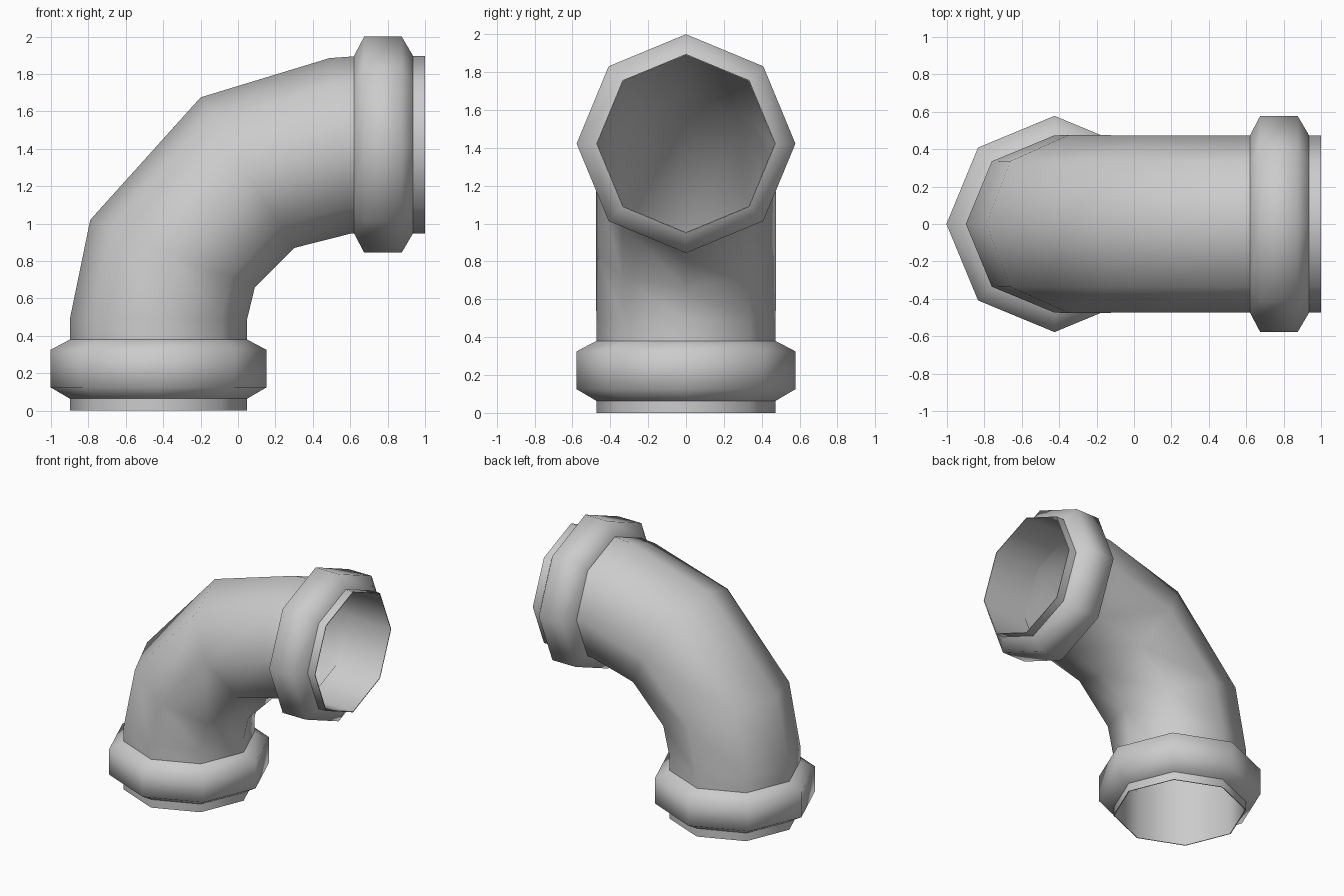
import bpy, bmesh, math
from mathutils import Vector

SIDES = 8
PIPE_R = 0.474      # pipe radius
COLLAR_R = 0.578    # collar radius
BORE_R = 0.468      # inside of the end sleeves

cube = bpy.data.objects.get("Cube")
if cube:
    bpy.data.objects.remove(cube, do_unlink=True)

grey = bpy.data.materials.new("pipe_grey")
grey.use_nodes = True
colour = (0.6, 0.6, 0.6, 1)
grey.diffuse_color = colour
grey.node_tree.nodes["Principled BSDF"].inputs["Base Color"].default_value = colour


def loft(name, rings, sharp_rings=()):
    """Skin octagonal rings, each given as (centre, outward direction, radius)."""
    bm = bmesh.new()
    side = Vector((0, 1, 0))
    loops = []
    for centre, out, radius in rings:
        angles = [2 * math.pi * i / SIDES for i in range(SIDES)]
        loops.append([bm.verts.new(centre + radius * (math.cos(a) * out + math.sin(a) * side))
                      for a in angles])
    for a, b in zip(loops, loops[1:]):
        for i in range(SIDES):
            j = (i + 1) % SIDES
            bm.faces.new((a[i], a[j], b[j], b[i])).smooth = True
    for k in sharp_rings:
        for i in range(SIDES):
            edge = bm.edges.get((loops[k][i], loops[k][(i + 1) % SIDES]))
            edge.smooth = False
    bm.normal_update()
    mesh = bpy.data.meshes.new(name)
    bm.to_mesh(mesh)
    bm.free()
    mesh.materials.append(grey)
    obj = bpy.data.objects.new(name, mesh)
    bpy.context.collection.objects.link(obj)
    return obj


def section(outer, inner):
    """Ring spanning an outer-bend point and an inner-bend point in the xz plane."""
    a, b = Vector((outer[0], 0, outer[1])), Vector((inner[0], 0, inner[1]))
    return (a + b) / 2, (a - b).normalized(), (a - b).length / 2


# Curved elbow, from the lower collar to the upper collar
loft("elbow_pipe", [section(o, i) for o, i in (
    ((-0.899, 0.37), (0.049, 0.37)),
    ((-0.899, 0.49), (0.049, 0.49)),
    ((-0.79, 1.02), (0.09, 0.66)),
    ((-0.20, 1.675), (0.30, 0.87)),
    ((0.49, 1.885), (0.60, 0.946)),
    ((0.645, 1.896), (0.645, 0.948)),
)])

# Matching collar and end sleeve on each opening
collar_profile = ((PIPE_R, 0.38), (COLLAR_R, 0.325), (COLLAR_R, 0.125), (PIPE_R, 0.064))
sleeve_profile = ((PIPE_R, 0.07), (PIPE_R, 0), (BORE_R, 0), (BORE_R, 0.38), (PIPE_R, 0.38))
ends = (
    ("lower", Vector((-0.425, 0, 0)), Vector((0, 0, 1)), Vector((-1, 0, 0))),
    ("upper", Vector((1, 0, 1.4225)), Vector((-1, 0, 0)), Vector((0, 0, 1))),
)
for label, mouth, inward, out in ends:
    loft(label + "_collar", [(mouth + inward * d, out, r) for r, d in collar_profile])
    loft(label + "_sleeve", [(mouth + inward * d, out, r) for r, d in sleeve_profile],
         sharp_rings=(1, 2, 3))

# Make every surface face outward
for obj in bpy.context.collection.objects:
    if obj.type != 'MESH' or grey.name not in obj.data.materials:
        continue
    bm = bmesh.new()
    bm.from_mesh(obj.data)
    bm.faces.ensure_lookup_table()
    face = bm.faces[0]
    ring_centre = sum((v.co for v in bm.verts[:SIDES]), Vector()) / SIDES
    bm.normal_update()
    if face.normal.dot(face.calc_center_median() - ring_centre) < 0:
        bmesh.ops.reverse_faces(bm, faces=bm.faces[:])
    bm.to_mesh(obj.data)
    bm.free()
